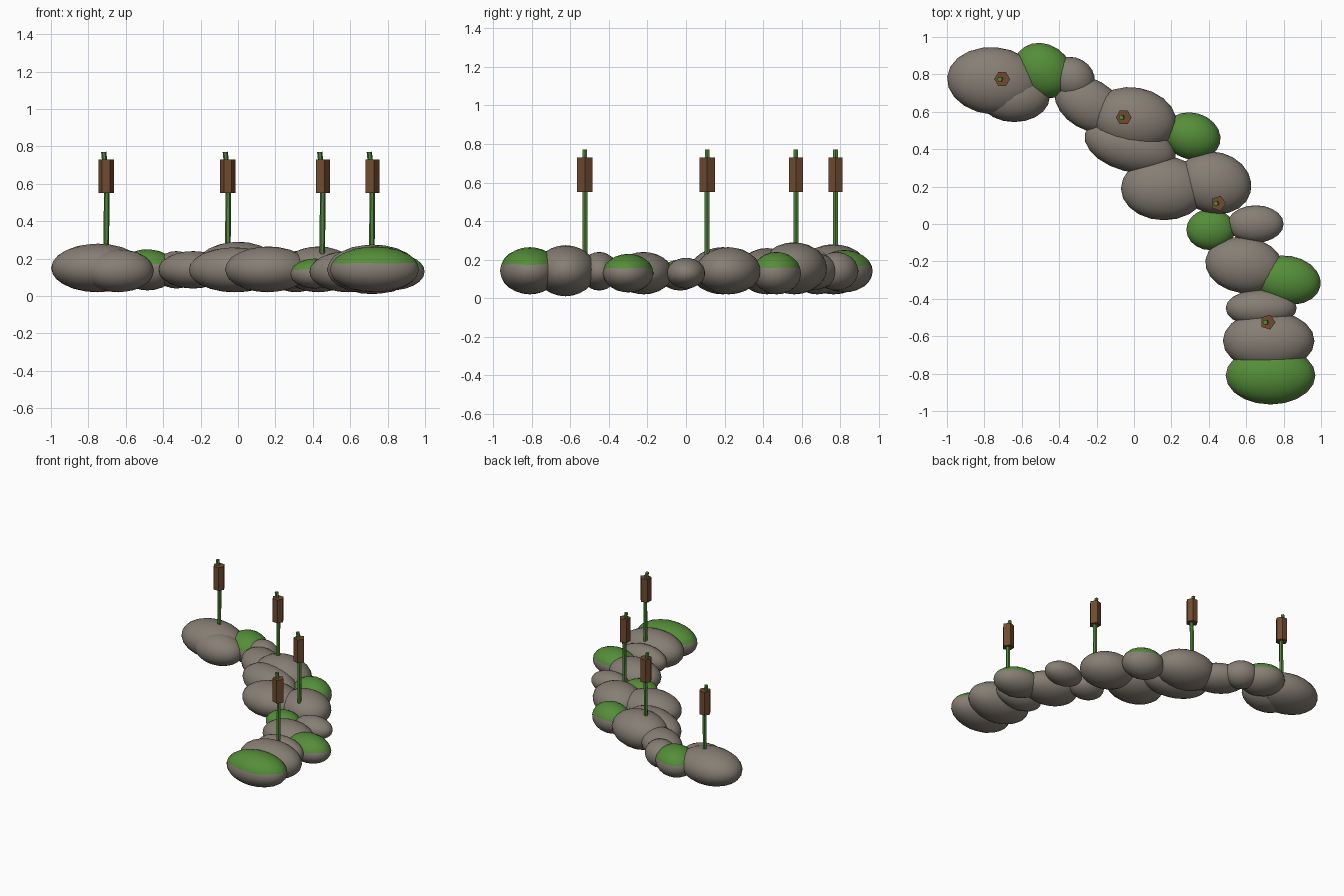
import bpy, bmesh
from math import radians
from mathutils import Matrix, Vector

if "Cube" in bpy.data.objects:
    bpy.data.objects.remove(bpy.data.objects["Cube"], do_unlink=True)


def make_material(name, color):
    mat = bpy.data.materials.new(name)
    mat.use_nodes = True
    mat.diffuse_color = (*color, 1)
    mat.node_tree.nodes["Principled BSDF"].inputs["Base Color"].default_value = (*color, 1)
    return mat


stone_grey = make_material("stone grey", (0.24, 0.21, 0.175))
moss_green = make_material("moss green", (0.09, 0.27, 0.04))
stem_green = make_material("stem green", (0.08, 0.25, 0.04))
head_brown = make_material("seed head brown", (0.16, 0.07, 0.028))


def finish(name, bm, materials, smooth):
    """Turn a bmesh into a linked object."""
    mesh = bpy.data.meshes.new(name)
    bm.to_mesh(mesh)
    bm.free()
    for mat in materials:
        mesh.materials.append(mat)
    for poly in mesh.polygons:
        poly.use_smooth = smooth
    obj = bpy.data.objects.new(name, mesh)
    bpy.context.collection.objects.link(obj)
    return obj


def stone(name, x, y, rx, ry, bottom, top, turn=0, mossy=False):
    """Flattened rounded stone, with moss on its upper faces if wanted."""
    rz = (top - bottom) / 2
    bm = bmesh.new()
    bmesh.ops.create_icosphere(bm, subdivisions=3, radius=1)
    if mossy:
        for face in bm.faces:
            face.material_index = int(face.calc_center_median().z > 0.3)
    bm.transform(Matrix.Translation((x, y, bottom + rz))
                 @ Matrix.Rotation(radians(turn), 4, "Z")
                 @ Matrix.Diagonal((rx, ry, rz, 1)))
    finish(name, bm, (stone_grey, moss_green), True)


def rod(name, start, end, radius, sides, turn, material):
    """Faceted cylinder between two points."""
    axis = end - start
    bm = bmesh.new()
    bmesh.ops.create_cone(bm, cap_ends=True, segments=sides, radius1=radius,
                          radius2=radius, depth=axis.length)
    bm.transform(Matrix.Translation((start + end) / 2)
                 @ axis.to_track_quat("Z", "Y").to_matrix().to_4x4()
                 @ Matrix.Rotation(radians(turn), 4, "Z"))
    finish(name, bm, (material,), False)


# Bare stones: x, y, half width, half depth, bottom, top, turn
bare_stones = (
    (-.75, .765, .25, .18, .02, .28, -5),
    (-.64, .68, .19, .135, .02, .25, 0),
    (-.33, .78, .125, .11, .04, .24, -30),
    (-.24, .64, .2, .135, .04, .24, -30),
    (0, .56, .23, .17, .02, .29, -10),
    (-.02, .42, .25, .14, .02, .26, -15),
    (.16, .19, .23, .17, .02, .265, 0),
    (.43, .22, .2, .165, .02, .265, -15),
    (.65, 0, .15, .1, .05, .21, 0),
    (.59, -.22, .21, .15, .02, .24, -8),
    (.68, -.45, .19, .1, .04, .24, 0),
    (.72, -.625, .245, .16, .01, .275, 0),
)
for row in bare_stones:
    stone("bare_stone", *row)

# Moss covered stones
mossy_stones = (
    (-.485, .82, .165, .14, .03, .25, -35),
    (.31, .47, .155, .125, .02, .24, -15),
    (.41, -.03, .13, .11, .04, .2, 0),
    (.82, -.3, .18, .13, .03, .23, -10),
    (.73, -.81, .24, .155, .02, .265, 0),
)
for row in mossy_stones:
    stone("mossy_stone", *row, mossy=True)

# Reeds: slightly leaning stem, seed head and tip
reeds = ((-.705, .775, 6), (-.055, .57, 6), (.45, .11, 5), (.715, -.525, 5))
for x, y, sides in reeds:
    base, neck = Vector((x, y, .15)), Vector((x + .003, y, .56))
    rod("reed_stem", base, neck, .015, 6, 0, stem_green)
    rod("reed_head", Vector((x, y, .55)), Vector((x, y, .73)), .042, sides, 90, head_brown)
    rod("reed_tip", Vector((x - .008, y, .72)), Vector((x - .013, y, .77)), .014, 6, 0, stem_green)
